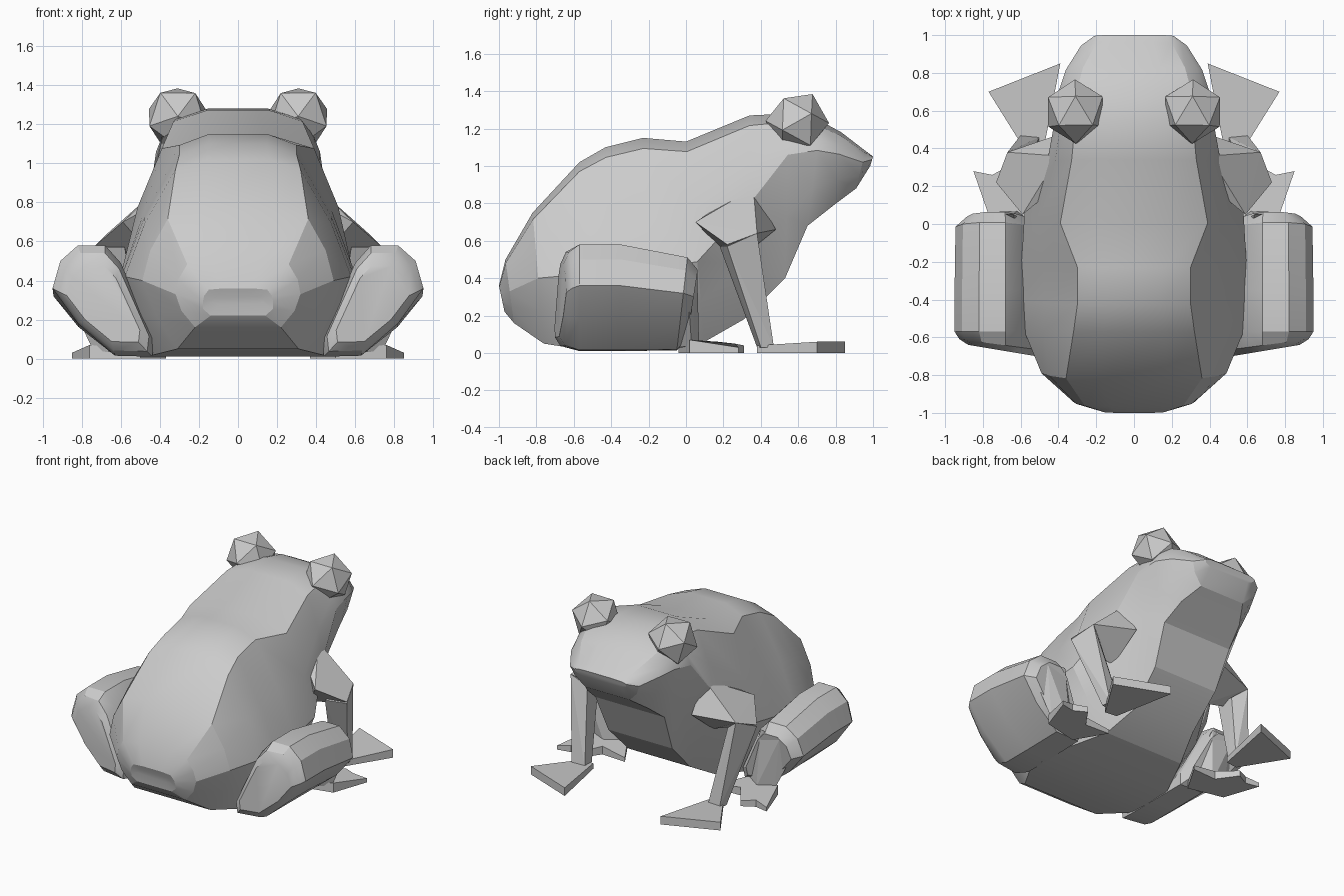
import bpy, bmesh, math
from mathutils import Matrix

if "Cube" in bpy.data.objects:
    bpy.data.objects.remove(bpy.data.objects["Cube"])


def finish(name, bm, mirror=False, angle=20):
    bmesh.ops.recalc_face_normals(bm, faces=bm.faces[:])
    me = bpy.data.meshes.new(name)
    bm.to_mesh(me)
    bm.free()
    ob = bpy.data.objects.new(name, me)
    bpy.context.collection.objects.link(ob)
    if mirror:
        ob.modifiers.new("Mirror", 'MIRROR')
    bpy.ops.object.select_all(action='DESELECT')
    ob.select_set(True)
    bpy.context.view_layer.objects.active = ob
    if angle:
        bpy.ops.object.shade_smooth_by_angle(angle=math.radians(angle))
    return ob


def loft(rings):
    bm = bmesh.new()
    vs = [[bm.verts.new(p) for p in r] for r in rings]
    n = len(vs[0])
    for a, b in zip(vs, vs[1:]):
        for i in range(n):
            j = (i + 1) % n
            bm.faces.new((a[i], a[j], b[j], b[i]))
    bm.faces.new(vs[0])
    bm.faces.new(vs[-1])
    return bm


def hull(name, pts):
    bm = bmesh.new()
    for p in pts:
        bm.verts.new(p)
    r = bmesh.ops.convex_hull(bm, input=bm.verts[:])
    junk = [g for g in r["geom_interior"] if isinstance(g, bmesh.types.BMVert)]
    if junk:
        bmesh.ops.delete(bm, geom=junk, context='VERTS')
    return finish(name, bm, True, 0)


def plate(name, outline):
    # flat foot: each outline point carries its top height
    bm = loft([[(x, y, 0.0) for x, y, z in outline], outline])
    return finish(name, bm, True, 0)


# body and head: tilted cross-sections from rump to snout
# top y, top z, bottom y, bottom z, back width, side width, belly width, side level
sections = [
    (-0.985, 0.32, -0.975, 0.28, .11, .13, .09, .5),
    (-1.00, 0.36, -0.97, 0.22, .15, .18, .14, .5),
    (-0.965, 0.50, -0.92, 0.16, .26, .32, .22, .5),
    (-0.82, 0.75, -0.76, 0.05, .36, .49, .31, .5),
    (-0.57, 1.02, -0.57, 0.02, .32, .58, .43, .6),
    (-0.43, 1.10, -0.40, 0.01, .30, .595, .46, .62),
    (-0.23, 1.15, -0.18, 0.02, .30, .595, .44, .62),
    (0.00, 1.13, 0.10, 0.06, .39, .58, .32, .6),
    (0.34, 1.27, 0.31, 0.18, .33, .46, .25, .45),
    (0.55, 1.28, 0.53, 0.40, .31, .42, .26, .25),
    (0.72, 1.24, 0.65, 0.68, .30, .40, .28, .28),
    (0.83, 1.18, 0.79, 0.79, .27, .36, .25, .3),
    (0.96, 1.08, 0.91, 0.88, .20, .28, .18, .3),
    (1.00, 1.05, 0.985, 1.00, .17, .21, .16, .3),
]


def body_ring(yt, zt, yb, zb, wt, w, wb, f):
    prof = [(wt * .5, 0), (wt, .05), ((wt + w) / 2 + .05 * w, (f + .06) / 2),
            (w, f), ((w + wb) / 2 + .02, (1 + f) / 2), (wb, 1)]
    half = [(x, yt + (yb - yt) * t, zt + (zb - zt) * t) for x, t in prof]
    return half + [(-x, y, z) for x, y, z in reversed(half)]


finish("body", loft([body_ring(*s) for s in sections]))

# eyes: icosahedra on top of the head
bm = bmesh.new()
bmesh.ops.create_icosphere(bm, subdivisions=1, radius=0.17)
bmesh.ops.transform(bm, matrix=Matrix.Translation((.31, .595, 1.235))
                    @ Matrix.Rotation(-.5, 4, 'X') @ Matrix.Rotation(.3, 4, 'Z'),
                    verts=bm.verts[:])
finish("eyes", bm, True, 0)

# folded hind legs: slanted profile swept along y
profile = [(.44, .01), (.63, .015), (.82, .18), (.95, .36), (.91, .50), (.82, .58),
           (.68, .58), (.60, .49), (.43, .10)]
rings = []
for y, s, top in [(-.67, .72, .95), (-.64, .90, .98), (-.57, 1, 1.0), (-.35, 1, 1),
                  (0.0, .98, .89), (.055, .74, .88)]:
    cx, cz = .69, .29
    ring = []
    for x, z in profile:
        tilt = .05 * (1 - z / .5) if y > -.1 else 0
        # the back end slants inwards towards the rump
        slant = .12 * (x - .7) if y < -.6 else 0
        ring.append((cx + (x - cx) * s, y - tilt + slant, (cz + (z - cz) * s) * top))
    rings.append(ring)
finish("hind_legs", loft(rings), True, 30)

# hind shins and feet
hull("hind_shins", [(.64, .05, .46), (.80, .06, .43), (.60, -.05, .3), (.88, .01, .33),
                    (.50, -.02, .04), (.74, .03, .04), (.50, -.1, .02), (.62, .07, .04)])
plate("hind_feet", [(.50, -.04, .05), (.76, .02, .07), (.85, .28, .03), (.75, .26, .05),
                    (.66, .31, .04), (.56, .17, .06), (.37, .18, .03)])

# front arms: shoulder to elbow, elbow to wrist
hull("upper_arms", [(.40, .36, .88), (.38, .48, .66), (.48, .14, .76), (.40, .26, .48),
                    (.59, .05, .70), (.73, .22, .58), (.67, .38, .64), (.58, .22, .55)])
hull("forearms", [(.73, .22, .57), (.67, .38, .64), (.58, .18, .57), (.57, .33, .56),
                  (.50, .38, .03), (.61, .40, .03), (.60, .47, .03), (.50, .46, .03)])
plate("front_feet", [(.48, .39, .04), (.57, .38, .04), (.77, .70, .06), (.39, .85, .06)])
